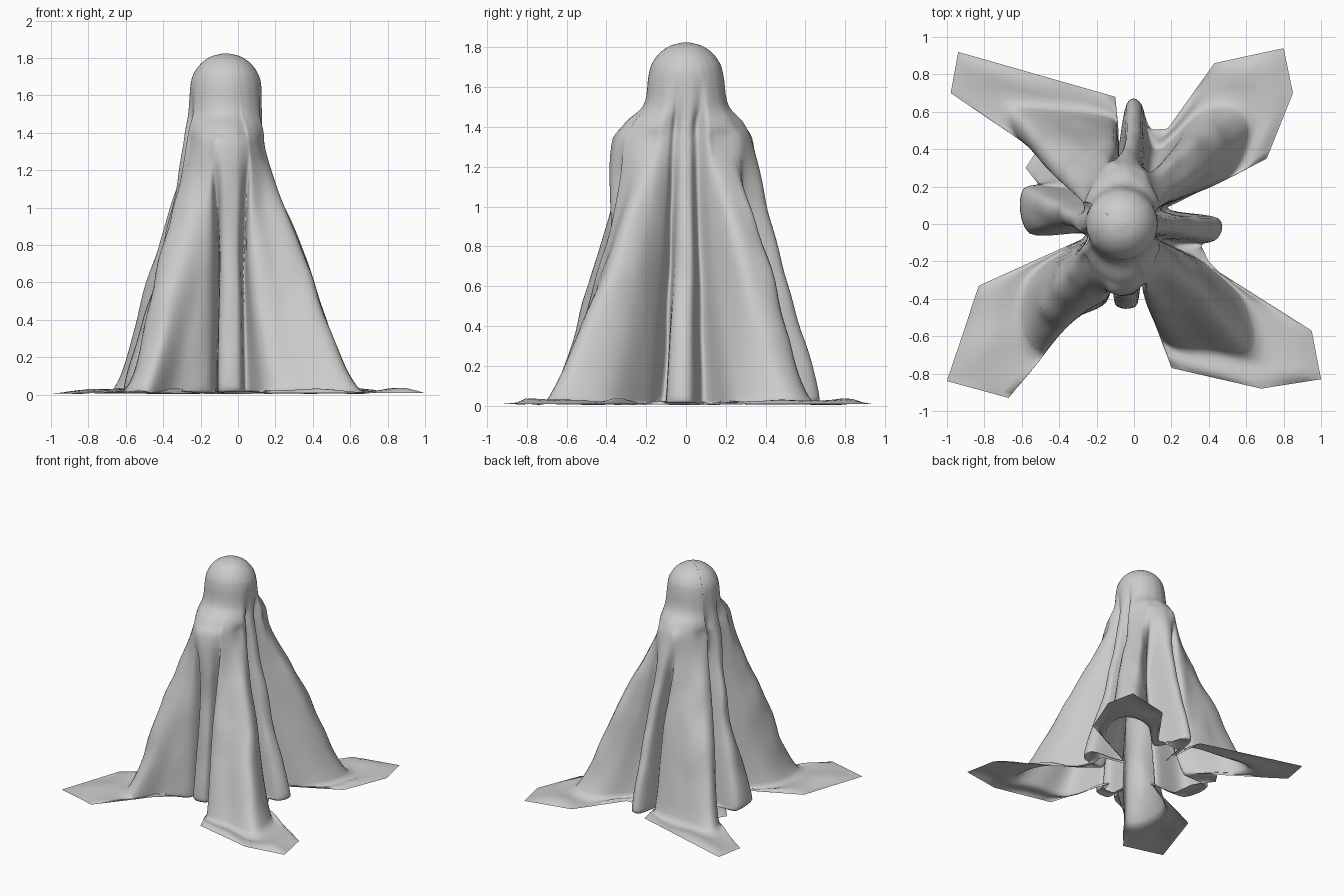
import bpy, bmesh, math
from mathutils import Vector, noise

if "Cube" in bpy.data.objects:
    bpy.data.objects.remove(bpy.data.objects["Cube"])

# Draped sheet: each guide line holds (x, y) at knee height, at the floor bend and at the hem.
# Folds hang between the four corner flaps; valleys are the pinched lines beside each fold.
front_fold = [(-.10, -.22, -.11, -.26), (-.09, -.36, -.10, -.43),
              (.00, -.38, .01, -.44), (.03, -.26, .05, -.32)]
front_right_flap = [(.07, -.42, .16, -.63, .20, -.77), (.20, -.42, .41, -.68, .68, -.88),
                    (.36, -.38, .64, -.68, 1.0, -.83), (.34, -.25, .60, -.42, .95, -.57),
                    (.22, -.13, .37, -.21, .46, -.26)]
right_fold = [(.12, -.08, .22, -.11, .40, -.20), (.25, -.05, .43, -.09),
              (.26, .03, .45, .03), (.12, .07, .18, .09)]
back_right_flap = [(.25, .15, .50, .25, .71, .35), (.37, .28, .62, .49, .85, .70),
                   (.31, .42, .55, .62, .80, .94), (.18, .36, .36, .60, .43, .86)]
back_fold = [(.08, .26, .12, .40, .18, .51), (.03, .46, .04, .64),
             (-.04, .46, -.04, .64), (-.07, .28, -.09, .38)]
back_left_flap = [(-.11, .43, -.11, .56, -.10, .68), (-.28, .43, -.40, .61, -.52, .80),
                  (-.44, .38, -.65, .62, -.94, .92), (-.44, .27, -.63, .47, -.98, .70),
                  (-.26, .19, -.40, .30, -.52, .39)]
left_fold = [(-.22, .12, -.34, .20, -.58, .30), (-.40, .10, -.59, .19),
             (-.38, .00, -.56, -.05), (-.20, -.03, -.26, -.06)]
front_left_flap = [(-.37, -.20, -.56, -.29, -.83, -.33), (-.43, -.36, -.60, -.58, -1.0, -.84),
                   (-.33, -.46, -.49, -.69, -.67, -.93), (-.20, -.43, -.34, -.52, -.38, -.57),
                   (-.13, -.37, -.15, -.42)]
guides = (front_fold + front_right_flap + right_fold + back_right_flap
          + back_fold + back_left_flap + left_fold + front_left_flap)

CX, HEAD_Z, HEAD_R = -.065, 1.635, .19
COUNT, SUB = len(guides), 6


def spline(a, b, c, d, t):
    return .5 * (2 * b + (c - a) * t + (2 * a - 5 * b + 4 * c - d) * t * t
                 + (3 * b - a - 3 * c + d) * t ** 3)


def oval(angle, rx, ry, z, tuck, y=0):
    """Point on an oval around the body; tuck below 1 pinches the sides."""
    k = tuck + (1 - tuck) * math.sin(angle) ** 2
    r = k / math.hypot(math.cos(angle) / rx, math.sin(angle) / ry)
    return Vector((CX + r * math.cos(angle), y + r * math.sin(angle), z))


# Key points down each guide line: head, neck, shoulders, knee, floor bend, hem
lines = []
start = math.radians(-99)
for i, g in enumerate(guides):
    even = start + i * math.tau / COUNT
    a = math.atan2(g[1], g[0] - CX)
    while a < even - math.pi:
        a += math.tau
    while a > even + math.pi:
        a -= math.tau
    a = (a + even) / 2
    tuck = min(1, .58 + .7 * math.hypot(g[2], g[3]))
    keys = []
    for deg in (5, 25, 45, 65, 85):
        s = math.radians(deg)
        r = HEAD_R * math.sin(s)
        keys.append(oval(a, r, r, HEAD_Z + HEAD_R * math.cos(s), 1))
    keys.append(oval(a, .200, .213, 1.51, .6 + .4 * tuck))
    keys.append(oval(a, .216, .305, 1.41, tuck, -.01))
    keys.append(oval(a, .24, .365, 1.26, tuck, -.015))
    keys.append(Vector((g[0], g[1], .70)))
    keys.append(Vector((g[2], g[3], .025)))
    if len(g) == 6:
        keys.append(Vector((g[4], g[5], .008)))
    else:
        keys.append(Vector((g[2] * .78, g[3] * .78, .004)))
    lines.append(keys)

# Interpolate down the lines; flat is how far a row lies out on the floor
columns, flat = [], []
for keys in lines:
    col, flat = [], []
    n = len(keys)
    for j in range(n - 1):
        steps = 16 if j in (7, 8) else 6
        p = [keys[max(0, min(n - 1, j + o))] for o in (-1, 0, 1, 2)]
        for s in range(steps):
            col.append(spline(*p, s / steps))
            flat.append(s / steps if j == n - 2 else 0)
    col.append(keys[-1])
    flat.append(1)
    columns.append(col)

# Interpolate around the body and skin the sheet
bm = bmesh.new()
grid = []
for row, f in enumerate(flat):
    ring = []
    for i in range(COUNT):
        p = [columns[(i + o) % COUNT][row] for o in (-1, 0, 1, 2)]
        for s in range(SUB):
            t = s / SUB
            # hem edges run straight between corners
            v = spline(*p, t).lerp(p[1].lerp(p[2], t), f)
            # soft cloth wrinkles below the shoulders
            if .1 < v.z < 1.3:
                w = .018 * min(1, (1.3 - v.z) * 3, (v.z - .1) * 4)
                k = w * noise.noise(Vector((v.x * 8, v.y * 8, v.z * 3)))
                v = v + Vector((v.x - CX, v.y, 0)).normalized() * k
            v.z = max(v.z, .004)
            # flaps lie slightly rumpled on the floor
            v.z += .03 * math.sin(math.pi * f) * (.6 + noise.noise(Vector((v.x * 4, v.y * 4, 5))))
            ring.append(bm.verts.new(v))
    grid.append(ring)
for upper, lower in zip(grid, grid[1:]):
    for i in range(len(upper)):
        j = (i + 1) % len(upper)
        bm.faces.new((upper[i], lower[i], lower[j], upper[j]))
bm.faces.new(grid[0][::1])
bmesh.ops.recalc_face_normals(bm, faces=bm.faces)
if max(bm.faces, key=lambda f: f.calc_center_median().z).normal.z < 0:
    bmesh.ops.reverse_faces(bm, faces=bm.faces)
for face in bm.faces:
    face.smooth = True

mesh = bpy.data.meshes.new("draped_sheet")
bm.to_mesh(mesh)
bm.free()
sheet = bpy.data.objects.new("draped_sheet", mesh)
bpy.context.collection.objects.link(sheet)
